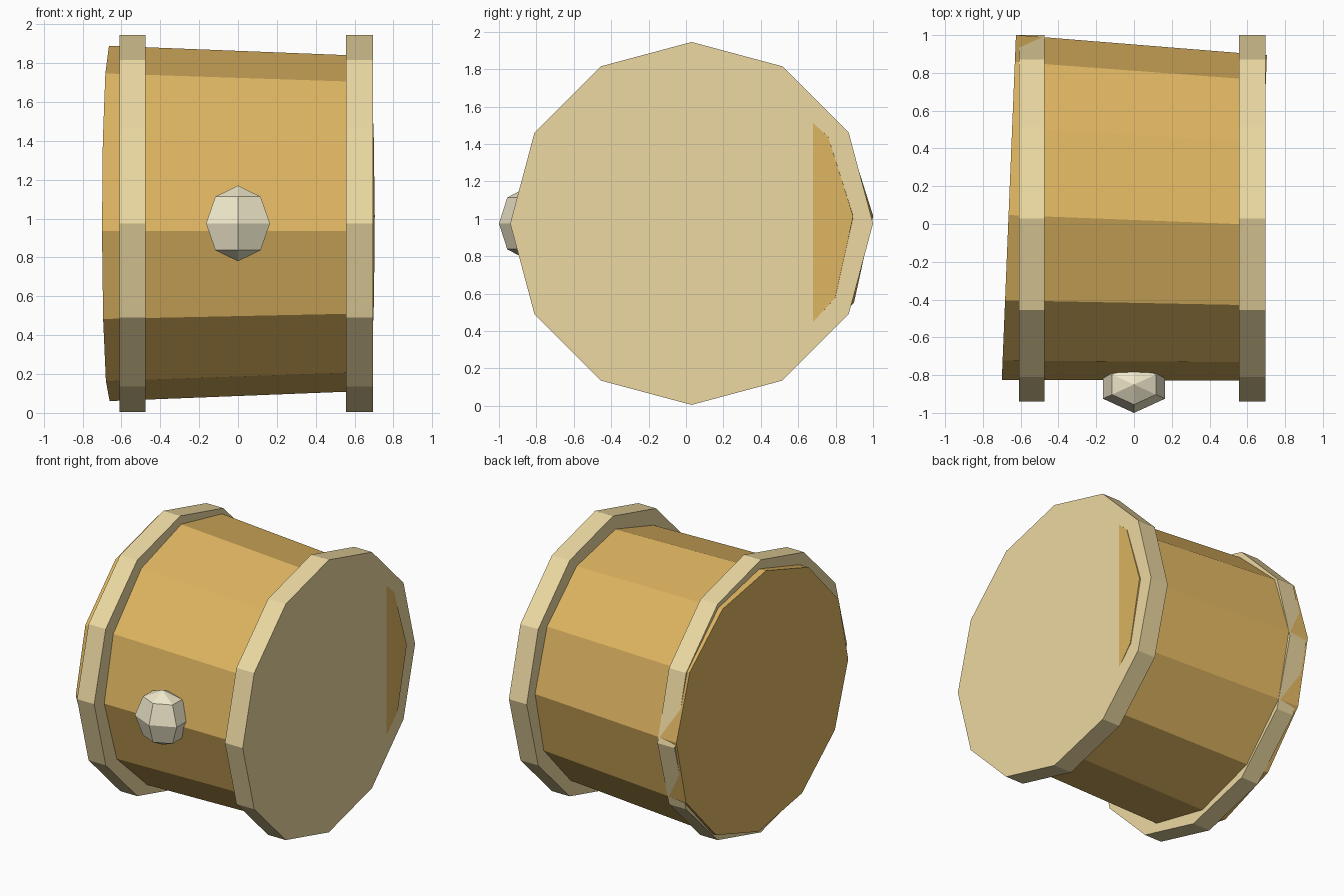
import bpy, bmesh
from math import sin, cos, radians, pi

if "Cube" in bpy.data.objects:
    bpy.data.objects.remove(bpy.data.objects["Cube"])


def paint(obj, name, color):
    mat = bpy.data.materials.get(name) or bpy.data.materials.new(name)
    mat.diffuse_color = (*color, 1)
    mat.use_nodes = True
    mat.node_tree.nodes["Principled BSDF"].inputs["Base Color"].default_value = mat.diffuse_color
    obj.data.materials.append(mat)


def frustum(name, x0, r0, x1, r1, location, twist=0.0, yaw=0.0, sides=12):
    """Closed tapered prism lying along x."""
    bm = bmesh.new()
    rings = []
    for x, r in ((x0, r0), (x1, r1)):
        ring = []
        for i in range(sides):
            a = radians(twist) + 2 * pi * i / sides
            ring.append(bm.verts.new((x, -r * cos(a), r * sin(a))))
        rings.append(ring)
        bm.faces.new(ring)
    for i in range(sides):
        j = (i + 1) % sides
        bm.faces.new((rings[0][i], rings[0][j], rings[1][j], rings[1][i]))
    bmesh.ops.recalc_face_normals(bm, faces=bm.faces)
    mesh = bpy.data.meshes.new(name)
    bm.to_mesh(mesh)
    bm.free()
    obj = bpy.data.objects.new(name, mesh)
    obj.location = location
    obj.rotation_euler.z = radians(yaw)
    bpy.context.collection.objects.link(obj)
    return obj


# Tapered body, slightly crooked between the hoops
body = frustum("body", -0.666, 0.915, 0.666, 0.8625, (0.003, 0.060, 0.975),
               twist=-2.5, yaw=-2.35)
paint(body, "body_wood", (0.73, 0.46, 0.12))

# End hoops
for name, x0, x1 in (("left_hoop", -0.61, -0.475), ("right_hoop", 0.555, 0.695)):
    hoop = frustum(name, x0, 0.97, x1, 0.97, (0, 0.03, 0.975))
    paint(hoop, "hoop_wood", (0.84, 0.69, 0.36))

# Faceted front knob, six segments with one corner facing forward
bpy.ops.mesh.primitive_uv_sphere_add(segments=6, ring_count=4, radius=1)
knob = bpy.context.object
knob.name = "knob"
for v in knob.data.vertices:
    x, y, z = v.co
    # turn the corner that lies on x to face the front
    v.co = (y, -x, z)
if not any(v.co.y < -0.99 for v in knob.data.vertices):
    for v in knob.data.vertices:
        x, y, z = v.co
        v.co = (-y, x, z)
knob.scale = (0.19, 0.15, 0.195)
knob.location = (0, -0.85, 0.975)
paint(knob, "knob_ivory", (0.86, 0.80, 0.59))
